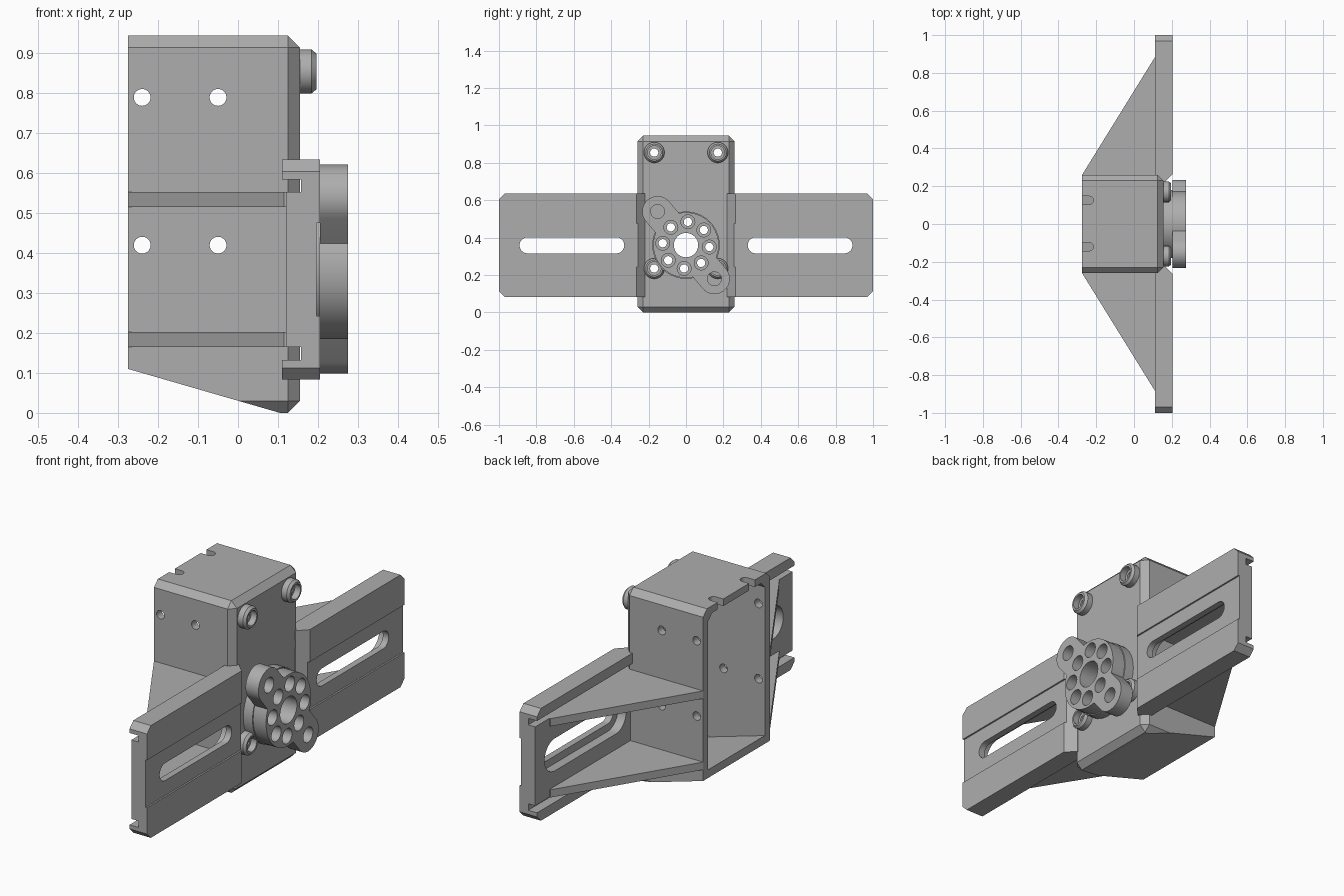
import bpy, bmesh
from math import pi, sin, cos, atan2
from mathutils import Vector

cube = bpy.data.objects.get("Cube")
if cube:
    bpy.data.objects.remove(cube, do_unlink=True)

GREY = (0.42, 0.42, 0.42, 1)
mat = bpy.data.materials.new("plain grey")
mat.use_nodes = True
mat.diffuse_color = GREY
mat.node_tree.nodes["Principled BSDF"].inputs["Base Color"].default_value = GREY

HUB = (0, 0.36)          # rotary hub centre in y, z
SEG = 40


def finish(bm, name):
    bmesh.ops.recalc_face_normals(bm, faces=bm.faces)
    me = bpy.data.meshes.new(name)
    bm.to_mesh(me)
    bm.free()
    ob = bpy.data.objects.new(name, me)
    bpy.context.collection.objects.link(ob)
    me.materials.append(mat)
    return ob


def prism_mesh(pts, axis, lo, hi, taper=1.0):
    """Extrude a 2D outline along an axis; taper scales the far end about its centre."""
    place = {"x": lambda a, b, t: (t, a, b),
             "y": lambda a, b, t: (a, t, b),
             "z": lambda a, b, t: (a, b, t)}[axis]
    n = len(pts)
    ca, cb = sum(p[0] for p in pts) / n, sum(p[1] for p in pts) / n
    bm = bmesh.new()
    near = [bm.verts.new(place(a, b, lo)) for a, b in pts]
    far = [bm.verts.new(place(ca + (a - ca) * taper, cb + (b - cb) * taper, hi))
           for a, b in pts]
    bm.faces.new(near)
    bm.faces.new(far[::-1])
    for i in range(n):
        j = (i + 1) % n
        bm.faces.new((near[i], far[i], far[j], near[j]))
    return bm


def prism(name, pts, axis, lo, hi, taper=1.0):
    return finish(prism_mesh(pts, axis, lo, hi, taper), name)


def circle(c, r):
    return [(c[0] + r * cos(2 * pi * i / SEG), c[1] + r * sin(2 * pi * i / SEG))
            for i in range(SEG)]


def stadium(p, q, r):
    ang = atan2(q[1] - p[1], q[0] - p[0])
    pts, half = [], SEG // 2
    for c, start in ((q, ang - pi / 2), (p, ang + pi / 2)):
        pts += [(c[0] + r * cos(start + pi * i / half),
                 c[1] + r * sin(start + pi * i / half)) for i in range(half + 1)]
    return pts


def combine(ob, others, op="DIFFERENCE"):
    """Apply booleans to ob and remove the helper objects."""
    for other in others:
        m = ob.modifiers.new("cut", "BOOLEAN")
        m.operation, m.solver, m.object = op, "EXACT", other
        bpy.context.view_layer.update()
        me = bpy.data.meshes.new_from_object(
            ob.evaluated_get(bpy.context.evaluated_depsgraph_get()))
        ob.modifiers.clear()
        ob.data = me
        bpy.data.objects.remove(other, do_unlink=True)


def drill(c, r, lo, hi, axis="x"):
    return prism("drill", circle(c, r), axis, lo, hi)


def slice_off(bm, co, no):
    """Remove everything on the side the normal points to, and cap the cut."""
    res = bmesh.ops.bisect_plane(bm, geom=bm.verts[:] + bm.edges[:] + bm.faces[:],
                                 plane_co=co, plane_no=no, clear_outer=True)
    edges = [e for e in res["geom_cut"] if isinstance(e, bmesh.types.BMEdge)]
    bmesh.ops.holes_fill(bm, edges=edges)


def shell_form(name, x0, x1, y, z0, z1, lift):
    """Chamfered box, plain at the rear, with a sloping underside."""
    bm = prism_mesh([(-y, z0), (y, z0), (y, z1), (-y, z1)], "x", x0, x1)
    edges = [e for e in bm.edges if any(v.co.x > x0 + 0.01 for v in e.verts)]
    bmesh.ops.bevel(bm, geom=edges, offset=0.03, segments=1, affect="EDGES")
    slice_off(bm, Vector((0.105, 0, lift)), Vector((-0.11, 0, -0.38)))
    return finish(bm, name)


# Motor housing, open at the rear
bosses = [(y, z) for y in (-0.17, 0.17) for z in (0.235, 0.855)]
hub_holes = [(HUB[0] + 0.125 * cos(a), HUB[1] + 0.125 * sin(a))
             for a in (pi / 4 * k - 0.08 for k in range(8))]
housing = shell_form("housing", -0.275, 0.155, 0.26, 0, 0.945, 0)
cuts = [shell_form("hollow", -0.5, 0.118, 0.22, 0.035, 0.91, 0.04)]
cuts += [drill((x, z), 0.021, -0.4, 0.4, "y") for x in (-0.24, -0.05) for z in (0.42, 0.79)]
cuts += [drill(c, 0.022, 0, 0.3) for c in bosses + hub_holes]
cuts += [drill(HUB, 0.065, 0, 0.3)]
cuts += [prism("notch", stadium((-0.4, y), (-0.237, y), 0.022), "z", 0.8, 1.1)
         for y in (-0.12, 0.125)]
combine(housing, cuts)

# Screw bosses on the front plate
for i, c in enumerate(bosses):
    boss = prism(f"screw_boss_{i + 1}", circle(c, 0.055), "x", 0.155, 0.184)
    combine(boss, [prism("rim", circle(c, 0.055), "x", 0.184, 0.196, 0.82)], "UNION")
    combine(boss, [drill(c, 0.036, 0.165, 0.3), drill(c, 0.022, 0.1, 0.2)])

# Hub flange and two-lobed output horn
flange = prism("hub_flange", circle(HUB, 0.18), "x", 0.155, 0.205)
combine(flange, [drill(HUB, 0.065, 0.1, 0.3)]
        + [drill(c, 0.022, 0.1, 0.3) for c in hub_holes])
lobes = [(-0.152, 0.54), (0.152, 0.18)]
horn = prism("output_horn", stadium(*lobes, 0.082), "x", 0.205, 0.275)
combine(horn, [prism("disc", circle(HUB, 0.175), "x", 0.205, 0.275)], "UNION")
combine(horn, [drill(HUB, 0.065, 0.1, 0.3)]
        + [drill(c, 0.037, 0.1, 0.3) for c in hub_holes + lobes])

# Side wing: channel profile with a shallow front groove
MID, TOP = 0.359, 0.276
half = [(0.197, 0.117), (0.205, 0.117), (0.205, TOP), (0.11, TOP), (0.11, 0.226),
        (0.158, 0.226), (0.158, 0.194), (0.12, 0.194)]
profile = [(x, MID + h) for x, h in half] + [(x, MID - h) for x, h in reversed(half)]
bm = prism_mesh(profile, "y", 0.22, 1)
for s in (-1, 1):
    slice_off(bm, Vector((0, 0.97, MID + s * TOP)), Vector((0, 1, s)))
slice_off(bm, Vector((0.16, 0.22, 0)), Vector((1, -1, 0)))
wing = finish(bm, "side_wings")
ends = (0.373, MID), (0.847, MID)
combine(wing, [prism("slot", stadium(*ends, 0.043), "x", 0, 0.3),
               prism("counterbore", stadium(*ends, 0.08), "x", 0, 0.165)])

# Triangular gussets joining wing and housing
gusset = [(-0.275, 0.23), (0.13, 0.23), (0.13, 0.89), (0.115, 0.89), (-0.275, 0.26)]
ribs = [prism("side_gussets_" + n, gusset, "z", z, z + 0.038)
        for n, z in (("lower", 0.165), ("upper", 0.515))]
for ob in [wing] + ribs:
    m = ob.modifiers.new("other_side", "MIRROR")
    m.use_axis = (False, True, False)
    m.use_mirror_merge = False

# Smooth the round walls, keep the edges crisp
parts = [o for o in bpy.context.scene.objects if o.type == "MESH" and mat.name in o.data.materials]
bpy.ops.object.select_all(action="DESELECT")
for o in parts:
    o.select_set(True)
bpy.context.view_layer.objects.active = housing
bpy.ops.object.shade_smooth_by_angle(angle=0.2)
